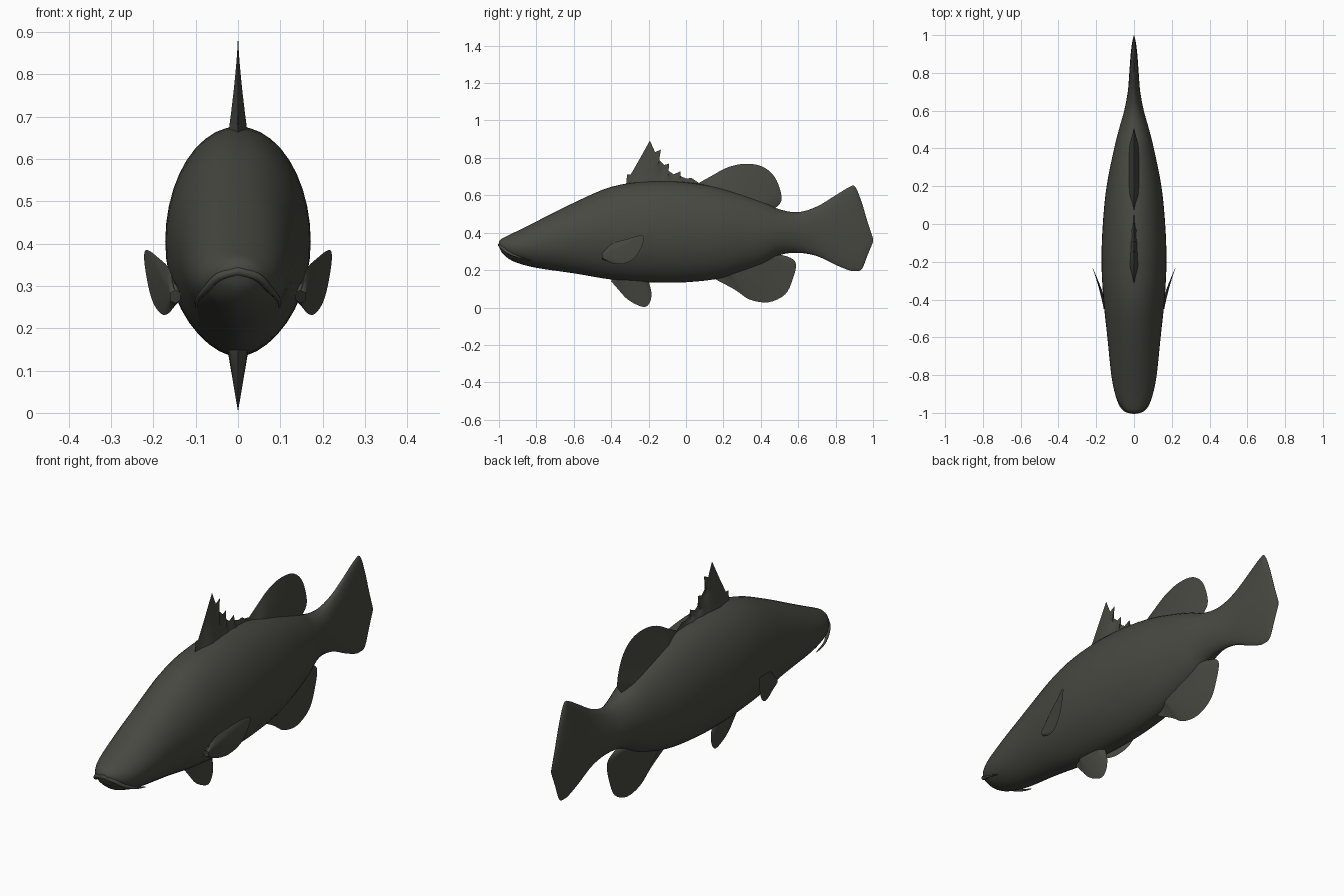
import bpy, bmesh, math
from mathutils import Vector

if "Cube" in bpy.data.objects:
    bpy.data.objects.remove(bpy.data.objects["Cube"])

skin = bpy.data.materials.new("dark olive grey")
skin.diffuse_color = (0.065, 0.065, 0.054, 1)
skin.use_nodes = True
skin.node_tree.nodes["Principled BSDF"].inputs["Base Color"].default_value = skin.diffuse_color


def smooth_path(pts, n):
    """Catmull-Rom through tuples of any length."""
    out = []
    for i in range(len(pts) - 1):
        p0, p1 = pts[max(i - 1, 0)], pts[i]
        p2, p3 = pts[i + 1], pts[min(i + 2, len(pts) - 1)]
        for k in range(n):
            t = k / n
            out.append(tuple(0.5 * (2 * b + (c - a) * t + (2 * a - 5 * b + 4 * c - d) * t * t
                                    + (3 * b - a - 3 * c + d) * t ** 3)
                             for a, b, c, d in zip(p0, p1, p2, p3)))
    out.append(tuple(pts[-1]))
    return out


def finish(name, bm):
    bmesh.ops.remove_doubles(bm, verts=bm.verts, dist=0.0001)
    bmesh.ops.recalc_face_normals(bm, faces=bm.faces)
    me = bpy.data.meshes.new(name)
    bm.to_mesh(me)
    bm.free()
    me.materials.append(skin)
    ob = bpy.data.objects.new(name, me)
    bpy.context.collection.objects.link(ob)
    bpy.ops.object.select_all(action='DESELECT')
    ob.select_set(True)
    bpy.context.view_layer.objects.active = ob
    bpy.ops.object.shade_smooth_by_angle(angle=math.radians(50))
    return ob


def grid_faces(bm, rows, closed=False):
    for a, b in zip(rows, rows[1:]):
        n = len(a)
        for j in range(n if closed else n - 1):
            bm.faces.new((a[j], a[(j + 1) % n], b[(j + 1) % n], b[j]))


# Body and tail fin: y, top, bottom, half width
stations = [(-1.0, .352, .328, .02), (-.985, .368, .295, .05), (-.95, .386, .262, .078),
            (-.9, .41, .238, .1), (-.8, .46, .212, .12), (-.6, .56, .183, .141),
            (-.4, .645, .15, .162), (-.2, .675, .135, .172), (0, .67, .135, .165),
            (.2, .635, .16, .145), (.4, .57, .225, .105), (.5, .525, .28, .08),
            (.6, .51, .292, .052), (.7, .54, .275, .033), (.8, .6, .228, .025),
            (.87, .642, .2, .02), (.905, .645, .195, .017), (.94, .56, .205, .013),
            (.97, .46, .278, .008), (1.0, .37, .35, .001)]
SEG = 40


def ring_point(s, a):
    y, top, bot, w = s
    mid, half = (top + bot) / 2, (top - bot) / 2
    x = math.cos(a)
    if math.sin(a) < 0:
        x = math.copysign(abs(x) ** 1.15, x)
    return Vector((w * x, y, mid + half * math.sin(a)))


bm = bmesh.new()
rows = [[bm.verts.new(ring_point(s, 2 * math.pi * j / SEG)) for j in range(SEG)]
        for s in smooth_path(stations, 4)]
grid_faces(bm, rows, True)
bm.faces.new(rows[0])
bm.faces.new(rows[-1])
finish("body_and_tail", bm)


def fin(name, edge, base, thick, steps=4, place=lambda h, y, z: (h, y, z), power=1.0):
    """Lens-shaped fin between a straight base line and an outline of (y, z)."""
    tip = smooth_path(edge, steps)
    b0, b1 = Vector(base[0]), Vector(base[1])
    bm = bmesh.new()
    n, m = len(tip) - 1, 8
    for side in (-1, 1):
        rows = []
        for j in range(m + 1):
            v, row = j / m, []
            for i, p in enumerate(tip):
                u = i / n
                q = b0.lerp(b1, u).lerp(Vector(p), v)
                h = thick * (1 - v) ** power * min(1, 5 * u, 5 * (1 - u))
                row.append(bm.verts.new(place(side * h, q.x, q.y)))
            rows.append(row)
        grid_faces(bm, rows)
    return finish(name, bm)


# Spiny first dorsal fin (straight, jagged outline)
fin("spiny_dorsal_fin",
    [(-.32, .66), (-.315, .71), (-.295, .712), (-.25, .79), (-.193, .893), (-.165, .83),
     (-.134, .845), (-.145, .79), (-.115, .762), (-.09, .77), (-.1, .735), (-.065, .712),
     (-.03, .728), (-.035, .705), (0, .69), (.03, .692), (.07, .665)],
    [(-.31, .64), (.06, .63)], .026, 1, power=1.4)
# Soft fins along the midline
fin("soft_dorsal_fin",
    [(.05, .655), (.13, .7), (.22, .748), (.31, .768), (.4, .757), (.465, .71), (.5, .64),
     (.51, .57), (.47, .525)], [(.06, .62), (.45, .5)], .035)
fin("anal_fin",
    [(.14, .16), (.26, .096), (.34, .043), (.44, .028), (.53, .07), (.57, .15),
     (.588, .23), (.556, .267), (.47, .29)], [(.16, .2), (.46, .31)], .035)
fin("pelvic_fin",
    [(-.4, .14), (-.365, .1), (-.32, .05), (-.27, .018), (-.22, .003), (-.192, .03),
     (-.185, .08), (-.2, .14)], [(-.39, .18), (-.21, .18)], .03)

# Pectoral fins, flared out from both flanks
for side, label in ((-1, "left"), (1, "right")):
    def flare(h, y, z, s=side):
        t = (y + .45) / .22
        return (s * (.148 + .055 * t + .017 * t * t + h), y, z)
    fin(label + "_pectoral_fin",
        [(-.44, .29), (-.4, .338), (-.32, .365), (-.235, .385), (-.23, .345), (-.27, .27),
         (-.33, .235), (-.39, .235), (-.44, .255)],
        [(-.45, .29), (-.45, .26)], .012, place=flare)

# Lip: thin tapered tube following the mouth line over the snout
path = smooth_path([(.098, -.83, .25), (.096, -.89, .268), (.074, -.95, .293),
                    (.045, -.984, .322), (0, -.995, .335)], 4)
path = path + [(-x, y, z) for x, y, z in reversed(path[:-1])]
bm = bmesh.new()
rows = []
for i, p in enumerate(path):
    a, b = Vector(path[max(i - 1, 0)]), Vector(path[min(i + 1, len(path) - 1)])
    d = (b - a).normalized()
    out = d.cross(Vector((0, 0, 1))).normalized()
    up = out.cross(d)
    r = .002 + .009 * math.sin(math.pi * i / (len(path) - 1))
    rows.append([bm.verts.new(Vector(p) + r * (out * math.cos(k * math.pi / 4) + up * math.sin(k * math.pi / 4)))
                 for k in range(8)])
grid_faces(bm, rows, True)
finish("upper_lip", bm)
